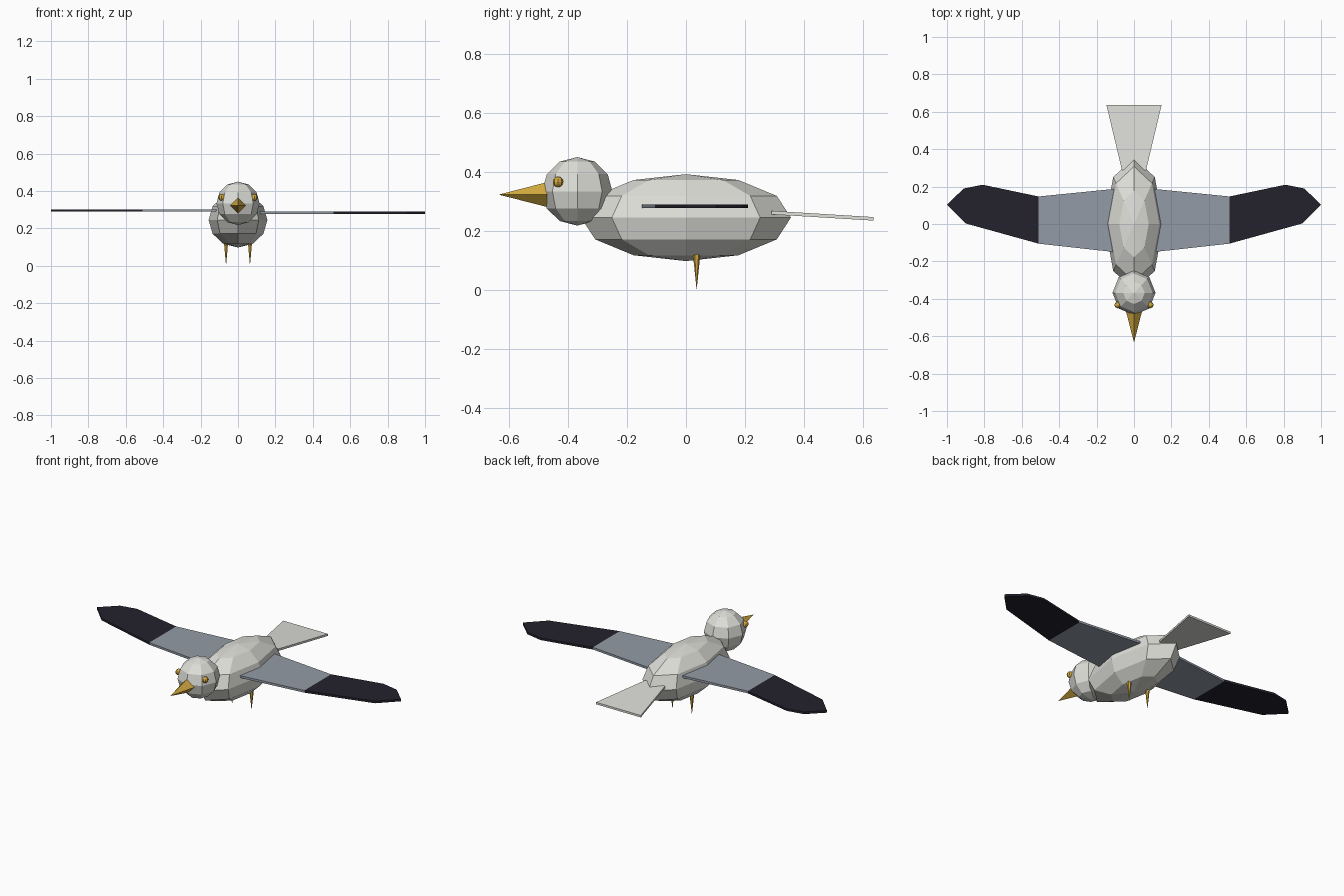
import bpy, bmesh
from math import radians, pi
from mathutils import Matrix, Vector

cube = bpy.data.objects.get("Cube")
if cube:
    bpy.data.objects.remove(cube, do_unlink=True)


def material(name, rgb):
    m = bpy.data.materials.new(name)
    m.use_nodes = True
    m.diffuse_color = (*rgb, 1)
    m.node_tree.nodes["Principled BSDF"].inputs["Base Color"].default_value = (*rgb, 1)
    return m


white = material("pale_grey", (0.73, 0.73, 0.69))
grey = material("slate_grey", (0.29, 0.33, 0.38))
black = material("near_black", (0.017, 0.016, 0.026))
gold = material("gold", (0.65, 0.40, 0.05))


def finish(name, bm, *mats):
    bmesh.ops.recalc_face_normals(bm, faces=bm.faces)
    mesh = bpy.data.meshes.new(name)
    bm.to_mesh(mesh)
    bm.free()
    for m in mats:
        mesh.materials.append(m)
    ob = bpy.data.objects.new(name, mesh)
    bpy.context.collection.objects.link(ob)
    return ob


def ellipsoid(name, centre, radii, mat, segments=8, rings=6):
    bm = bmesh.new()
    bmesh.ops.create_uvsphere(bm, u_segments=segments, v_segments=rings, radius=1,
                              matrix=Matrix.LocRotScale(Vector(centre), None, Vector(radii)))
    return finish(name, bm, mat)


def spike(name, base, tip, radius, sides, mat):
    """Cone from the base centre to the tip."""
    bm = bmesh.new()
    base, tip = Vector(base), Vector(tip)
    axis = tip - base
    turn = axis.to_track_quat('Z', 'Y').to_matrix().to_4x4()
    bmesh.ops.create_cone(bm, cap_ends=True, segments=sides, radius1=radius, radius2=0,
                          depth=axis.length,
                          matrix=Matrix.Translation((base + tip) / 2) @ turn)
    return finish(name, bm, mat)


def plate(bm, outline, thickness, index=0):
    """Flat outline thickened downwards."""
    face = bm.faces.new([bm.verts.new(p) for p in outline])
    face.material_index = index
    out = bmesh.ops.extrude_face_region(bm, geom=[face], use_keep_orig=True)["geom"]
    new = [v for v in out if isinstance(v, bmesh.types.BMVert)]
    bmesh.ops.translate(bm, verts=new, vec=(0, 0, -thickness))
    for f in bm.faces:
        if any(v in new for v in f.verts):
            f.material_index = index


# Body, head and beak
ellipsoid("body", (0, 0, 0.245), (0.157, 0.355, 0.147), white)
ellipsoid("head", (0, -0.368, 0.334), (0.115, 0.119, 0.116), white)
spike("beak", (0, -0.47, 0.323), (0, -0.634, 0.323), 0.042, 4, gold)

# Wings: grey inner panel and dark tip
inner = [(0.05, -0.156), (0.51, -0.105), (0.51, 0.147), (0.05, 0.193)]
tip = [(0.51, -0.105), (0.9, 0.003), (1.0, 0.104), (0.91, 0.19), (0.81, 0.21), (0.51, 0.147)]
for side, word, top in ((1, "left", 0.290), (-1, "right", 0.302)):
    for part, outline, mat in (("wing", inner, grey), ("wing_tip", tip, black)):
        bm = bmesh.new()
        plate(bm, [(side * x, y, top) for x, y in outline], 0.013)
        finish(f"{word}_{part}", bm, mat)

    # Eyes and legs
    ellipsoid(f"{word}_eye", (side * 0.087, -0.433, 0.366), (0.018,) * 3, gold, 8, 6)
    spike(f"{word}_leg", (side * 0.064, 0.036, 0.125), (side * 0.064, 0.036, 0), 0.013, 6, gold)

# Tail fan, sloping gently down
bm = bmesh.new()
plate(bm, [(-0.065, 0.29, 0.268), (0.065, 0.29, 0.268),
           (0.147, 0.635, 0.247), (-0.147, 0.635, 0.247)], 0.012)
finish("tail", bm, white)
